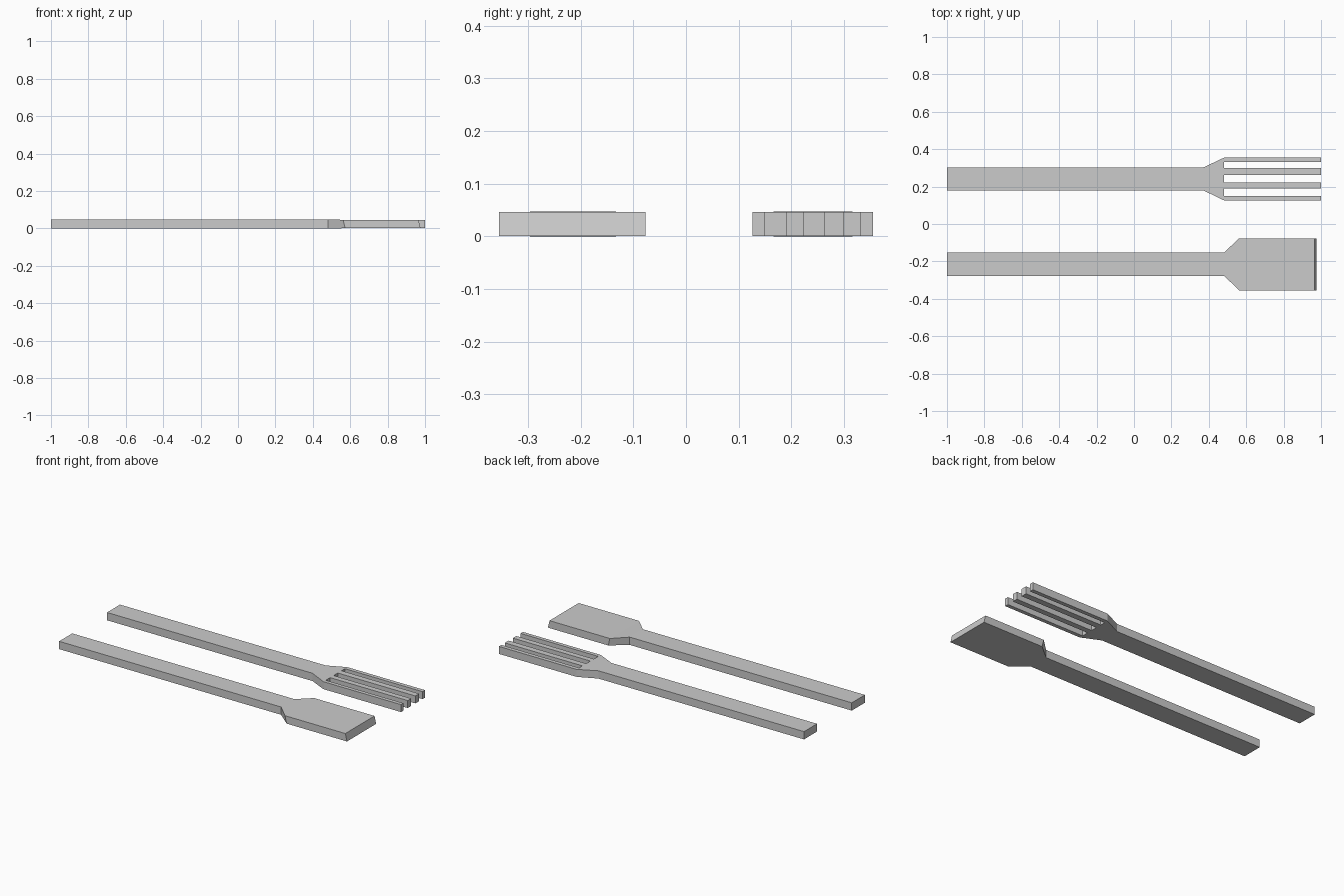
import bpy, bmesh

if "Cube" in bpy.data.objects:
    bpy.data.objects.remove(bpy.data.objects["Cube"])


def slab(name, panels, head_x, lean=0.0):
    """Solid from plan-view panels sharing corners; walls rise on unshared edges.
    The head (x >= head_x) is a hair thinner and its underside leans forward."""
    bm = bmesh.new()
    verts = {}

    def pair(p):
        if p not in verts:
            x, y = p
            head = x >= head_x
            inset = 0.001 if head else 0.0
            shift = lean if head else 0.0
            verts[p] = (bm.verts.new((x + shift, y, inset)),
                        bm.verts.new((x, y, 0.047 - inset)))
        return verts[p]

    edges = [(a, b) for p in panels for a, b in zip(p, p[1:] + p[:1])]
    for p in panels:
        bm.faces.new([pair(c)[1] for c in p])
        bm.faces.new([pair(c)[0] for c in reversed(p)])
    for a, b in edges:
        if (b, a) not in edges:
            (a0, a1), (b0, b1) = pair(a), pair(b)
            bm.faces.new((a0, b0, b1, a1))
    bmesh.ops.recalc_face_normals(bm, faces=bm.faces)
    mesh = bpy.data.meshes.new(name)
    bm.to_mesh(mesh)
    bm.free()
    obj = bpy.data.objects.new(name, mesh)
    bpy.context.collection.objects.link(obj)
    return obj


# Fork: handle, flared neck and four tines
neck, root, tip = 0.372, 0.482, 1.0
h0, h1 = 0.179, 0.303
tines = [(0.126, 0.149), (0.190, 0.223), (0.263, 0.299), (0.331, 0.355)]
root_points = [(root, y) for t in tines for y in t]
fork = [[(-1.0, h0), (neck, h0), (neck, h1), (-1.0, h1)],
        [(neck, h0)] + root_points + [(neck, h1)]]
fork += [[(root, a), (tip, a), (tip, b), (root, b)] for a, b in tines]
slab("fork", fork, root)

# Spatula: handle, shoulders and broad blade with slanted end
neck, root, tip = 0.482, 0.562, 0.965
h0, h1, b0, b1 = -0.277, -0.152, -0.355, -0.077
spatula = [[(-1.0, h0), (neck, h0), (neck, h1), (-1.0, h1)],
           [(neck, h0), (root, b0), (root, b1), (neck, h1)],
           [(root, b0), (tip, b0), (tip, b1), (root, b1)]]
slab("spatula", spatula, root, lean=0.011)
